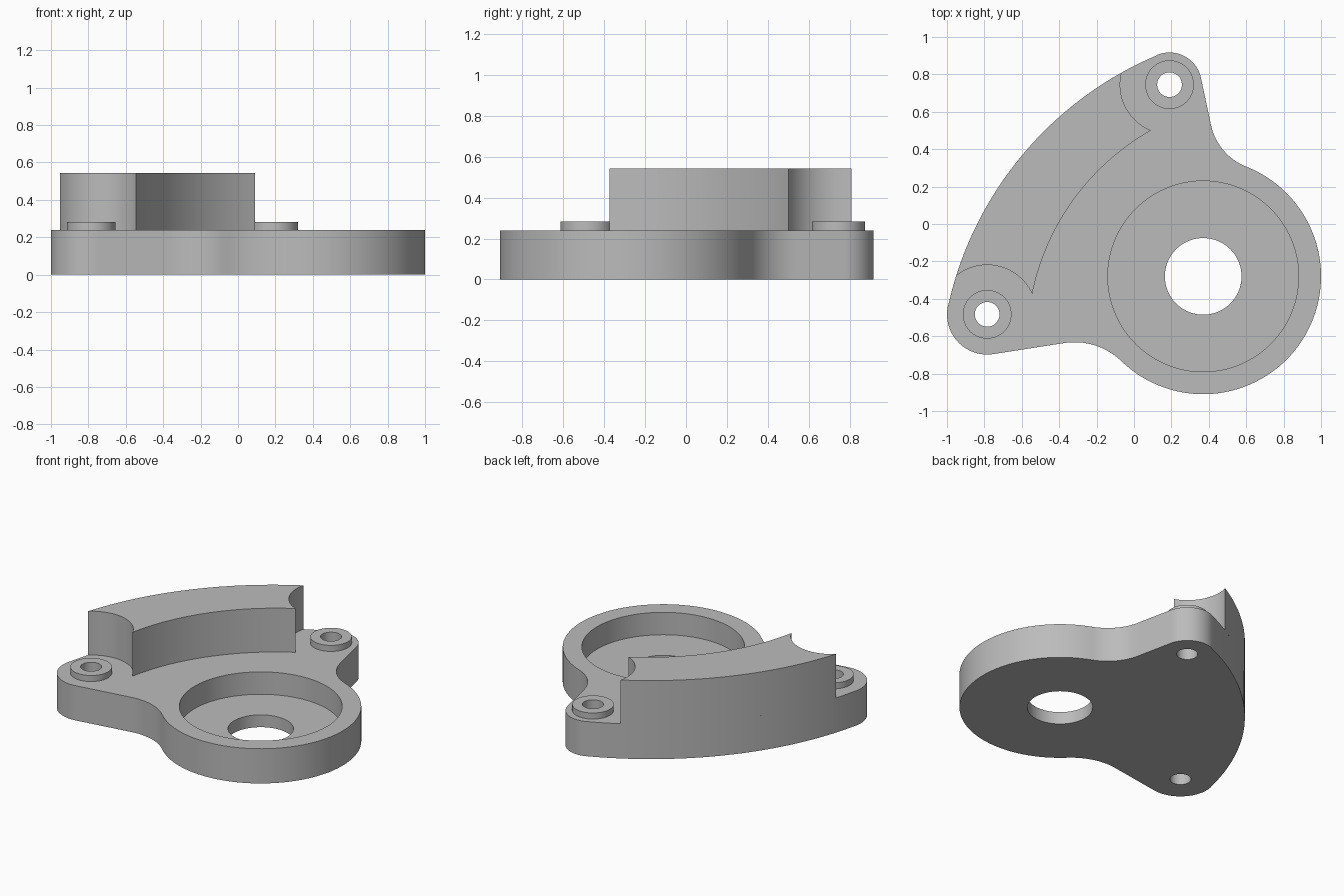
import bpy
import bmesh
from math import sin, cos, pi, radians, hypot, atan2, sqrt
from mathutils import Vector

cube = bpy.data.objects.get("Cube")
if cube:
    bpy.data.objects.remove(cube)

# Key heights
PLATE_TOP, POCKET_FLOOR, BOSS_TOP, WALL_TOP = 0.24, 0.085, 0.282, 0.543

# Key circles: centre and radius
HUB, HUB_R = Vector((0.37, -0.28)), 0.63
LEFT, LEFT_R = Vector((-0.785, -0.483)), 0.215
BACK, BACK_R = Vector((0.19, 0.745)), 0.172
SWEEP, SWEEP_R = Vector((0.861, -0.849)), 1.9
INNER, INNER_R = Vector((0.73, -0.632)), 1.3
NOTCH_R = 0.264

metal = bpy.data.materials.new("plain grey")
metal.use_nodes = True
GREY = (0.5, 0.5, 0.5, 1)
metal.diffuse_color = GREY
metal.node_tree.nodes["Principled BSDF"].inputs["Base Color"].default_value = GREY


def arc(centre, radius, start, end):
    """Points along an arc, angles in radians."""
    n = max(6, int(abs(end - start) * max(14, 30 * radius)))
    angles = [start + (end - start) * i / n for i in range(n + 1)]
    return [centre + radius * Vector((cos(a), sin(a))) for a in angles]


def heading(origin, target):
    """Angle from origin to target, from 0 to one turn."""
    return atan2(target.y - origin.y, target.x - origin.x) % (2 * pi)


def meet(c1, r1, c2, r2, side):
    """Where two circles cross, on the chosen side of the centre line."""
    d = c2 - c1
    a = (r1 * r1 - r2 * r2 + d.length_squared) / (2 * d.length)
    d.normalize()
    return c1 + a * d + side * sqrt(r1 * r1 - a * a) * Vector((-d.y, d.x))


def prism(name, points, low, high):
    """Extrude a closed outline between two heights."""
    outline = [p for i, p in enumerate(points) if (p - points[i - 1]).length > 1e-4]
    bm = bmesh.new()
    base = bm.faces.new([bm.verts.new((p.x, p.y, low)) for p in outline])
    top = bmesh.ops.extrude_face_region(bm, geom=[base])["geom"]
    moved = [v for v in top if isinstance(v, bmesh.types.BMVert)]
    bmesh.ops.translate(bm, verts=moved, vec=(0, 0, high - low))
    if not base.is_valid or len(bm.faces) < len(outline) + 2:
        bm.faces.new([v for v in bm.verts if v not in moved])
    bmesh.ops.recalc_face_normals(bm, faces=bm.faces)
    mesh = bpy.data.meshes.new(name)
    bm.to_mesh(mesh)
    bm.free()
    mesh.materials.append(metal)
    obj = bpy.data.objects.new(name, mesh)
    bpy.context.collection.objects.link(obj)
    return obj


def disc(name, centre, radius, low, high):
    return prism(name, arc(centre, radius, 0, 2 * pi * 71 / 72), low, high)


def activate(obj):
    bpy.ops.object.select_all(action="DESELECT")
    obj.select_set(True)
    bpy.context.view_layer.objects.active = obj


def drill(obj, centre, radius, low, high):
    """Cut a round hole and discard the cutter."""
    cutter = disc("cutter", centre, radius, low, high)
    cutter.hide_render = True
    mod = obj.modifiers.new("hole", "BOOLEAN")
    mod.operation, mod.solver, mod.object = "DIFFERENCE", "EXACT", cutter
    activate(obj)
    bpy.ops.object.modifier_apply(modifier=mod.name)
    bpy.data.objects.remove(cutter)


def finish(obj):
    activate(obj)
    bpy.ops.object.shade_smooth_by_angle(angle=radians(30))


# Base plate: hub, two ears, blending fillets and the long outer sweep
side_angle, front_angle = radians(68.5), radians(226)
SIDE_R, FRONT_R = 0.31, 0.36
side_c = HUB + (HUB_R + SIDE_R) * Vector((cos(side_angle), sin(side_angle)))
front_c = HUB + (HUB_R + FRONT_R) * Vector((cos(front_angle), sin(front_angle)))
back_tan, left_tan = heading(SWEEP, BACK), heading(SWEEP, LEFT)
lean = radians(9.5)
outline = (
    arc(HUB, HUB_R, front_angle - 2 * pi, side_angle)
    + arc(side_c, SIDE_R, side_angle + pi, pi + lean)
    + arc(BACK, BACK_R, lean, back_tan)
    + arc(SWEEP, SWEEP_R, back_tan, left_tan)
    + arc(LEFT, LEFT_R, left_tan, 1.5 * pi + lean)
    + arc(front_c, FRONT_R, pi / 2 + lean, front_angle - pi)
)
plate = prism("base_plate", outline, 0, PLATE_TOP)
drill(plate, HUB, 0.51, POCKET_FLOOR, 1)
drill(plate, HUB, 0.205, -1, 1)

# Raised bosses on the ears, with bolt holes running through the plate
for name, centre in (("left_boss", LEFT), ("back_boss", BACK)):
    name = "right_boss" if centre is LEFT else name
    boss = disc(name, centre, 0.13, PLATE_TOP, BOSS_TOP)
    for part in (plate, boss):
        drill(part, centre, 0.066, -1, 1)
    finish(boss)
finish(plate)

# Curved wall with round notches that clear the bosses
q_back = meet(SWEEP, SWEEP_R, BACK, NOTCH_R, 1)
q_left = meet(SWEEP, SWEEP_R, LEFT, NOTCH_R, -1)
p_back = meet(INNER, INNER_R, BACK, NOTCH_R, 1)
p_left = meet(INNER, INNER_R, LEFT, NOTCH_R, -1)
left_end = heading(LEFT, p_left)
wall_outline = (
    arc(SWEEP, SWEEP_R, heading(SWEEP, q_back), heading(SWEEP, q_left))
    + arc(LEFT, NOTCH_R, heading(LEFT, q_left), left_end)
    + arc(INNER, INNER_R, heading(INNER, p_left), heading(INNER, p_back))
    + arc(BACK, NOTCH_R, heading(BACK, p_back), heading(BACK, q_back))
)
finish(prism("curved_wall", wall_outline, PLATE_TOP, WALL_TOP))
